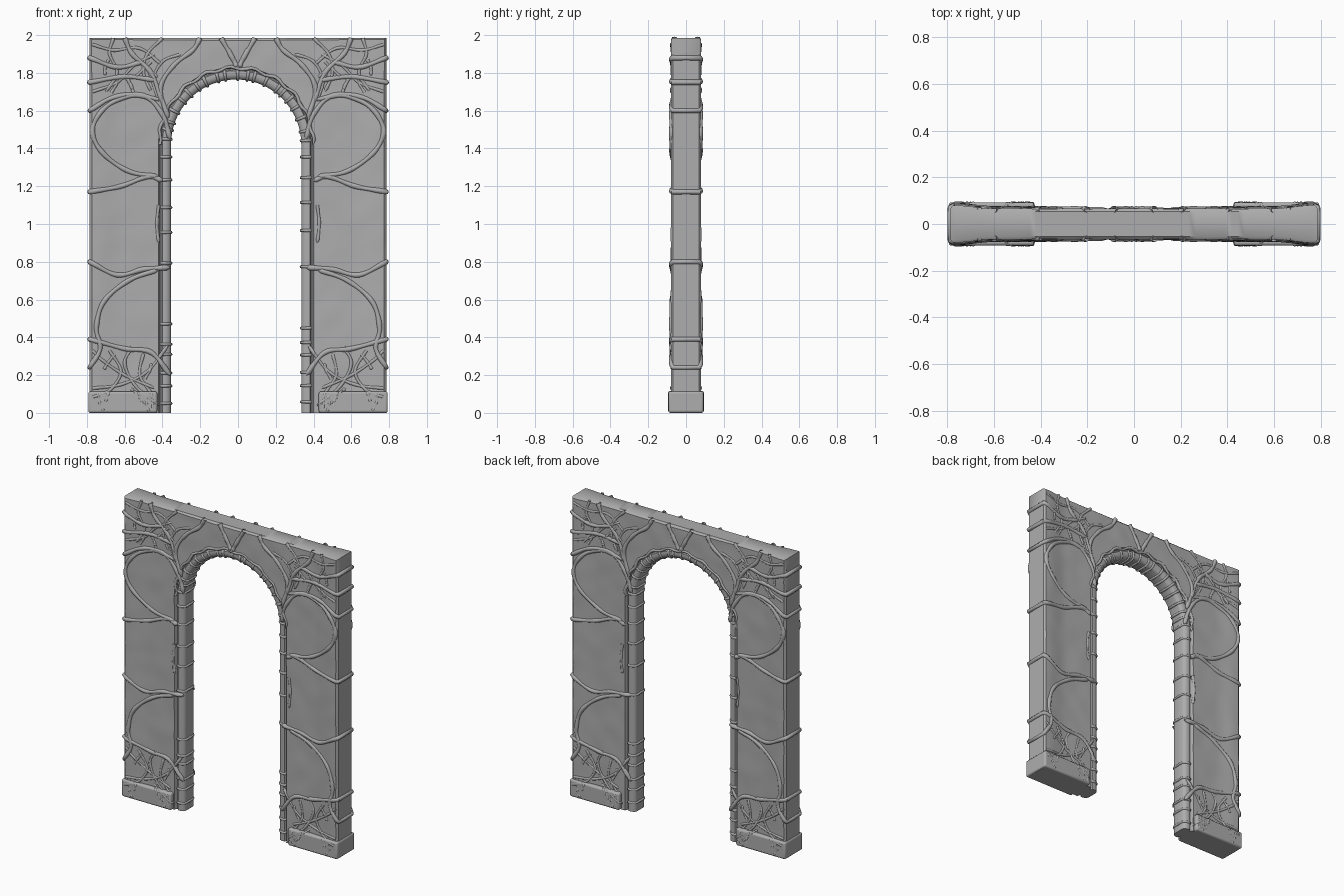
import bpy, bmesh, math, random
from mathutils import Vector, noise

cube = bpy.data.objects.get("Cube")
if cube:
    bpy.data.objects.remove(cube, do_unlink=True)
random.seed(4)

HALF, TOP = 0.785, 1.984           # wall outline
CX, SPRING, R = -0.01, 1.42, 0.345  # arched opening

stone = bpy.data.materials.new("grey stone")
stone.use_nodes = True
grey = (0.42, 0.42, 0.42, 1)
stone.diffuse_color = grey
stone.node_tree.nodes["Principled BSDF"].inputs["Base Color"].default_value = grey


def clamp(v):
    return max(0.0, min(1.0, v))


def depth(x):
    """Half thickness of the wall, flaring toward its outer edges."""
    t = clamp((abs(x) - 0.6) / 0.16)
    return 0.066 + 0.014 * t * t * (3 - 2 * t)


def gap(x, z):
    """Distance from the edge of the opening."""
    dx = x - CX
    return (math.hypot(dx, z - SPRING) if z > SPRING else abs(dx)) - R


def surface(x, z):
    if z < 0.11 and abs(x) > 0.43:
        return 0.09
    g = gap(x, z)
    return 0.042 + 0.018 * clamp(g / 0.02) if g < 0.055 else depth(x)


def finish(obj, angle=40):
    if not obj.data.materials:
        obj.data.materials.append(stone)
    bpy.ops.object.select_all(action='DESELECT')
    obj.select_set(True)
    bpy.context.view_layer.objects.active = obj
    bpy.ops.object.shade_smooth_by_angle(angle=math.radians(angle))


def mesh_object(name, bm):
    bmesh.ops.recalc_face_normals(bm, faces=bm.faces)
    me = bpy.data.meshes.new(name)
    bm.to_mesh(me)
    bm.free()
    obj = bpy.data.objects.new(name, me)
    bpy.context.collection.objects.link(obj)
    return obj


def steps(a, b, n):
    return [a + (b - a) * i / n for i in range(n)]


# Stations: pairs of points on the opening and on the outer outline
pairs = [((CX + R, z), (HALF, z)) for z in steps(0, SPRING, 40)]
outer = [(HALF, z) for z in steps(SPRING, TOP, 16)]
outer += [(x, TOP) for x in steps(HALF, -HALF, 60)]
outer += [(-HALF, z) for z in steps(TOP, SPRING, 16)]
for q in outer:
    a = math.atan2(q[1] - SPRING, q[0] - CX)
    pairs.append(((CX + R * math.cos(a), SPRING + R * math.sin(a)), q))
pairs += [((CX - R, z), (-HALF, z)) for z in steps(SPRING, 0, 40)]
pairs.append(((CX - R, 0), (-HALF, 0)))

# Wall: rounded trim, groove, panel and bevelled rim swept along the opening
TRIM = [(0, 0.036), (0.004, 0.046), (0.014, 0.055), (0.03, 0.06),
        (0.046, 0.058), (0.052, 0.046), (0.058, 0.046)]
bm = bmesh.new()
rings = []
for p, q in pairs:
    p, q = Vector(p), Vector(q)
    width = (q - p).length
    way = (q - p) / width
    half = [(p + way * s, d) for s, d in TRIM]
    for t in steps(0.066, width - 0.012, 14) + [width - 0.012]:
        c = p + way * t
        n = noise.noise(Vector((c.x * 9, c.y * 9, 0))) * 0.003
        half.append((c, depth(c.x) + n))
    half.append((q, depth(q.x) - 0.012))
    ring = [bm.verts.new((c.x, -d, c.y)) for c, d in half]
    ring += [bm.verts.new((c.x, d, c.y)) for c, d in reversed(half)]
    rings.append(ring)
for a, b in zip(rings, rings[1:]):
    for i in range(len(a)):
        j = (i + 1) % len(a)
        bm.faces.new((a[i], a[j], b[j], b[i]))
bm.faces.new(rings[0])
bm.faces.new(rings[-1])
finish(mesh_object("arched_wall", bm))

# Plinth blocks under the piers
for side, name in ((-1, "right_plinth"), (1, "left_plinth")):
    bpy.ops.mesh.primitive_cube_add(size=1, location=(side * 0.61, 0, 0.057))
    block = bpy.context.object
    block.name = name
    block.scale = (0.365, 0.186, 0.114)
    bpy.ops.object.transform_apply(location=False, rotation=False, scale=True)
    bev = block.modifiers.new("rounded edges", 'BEVEL')
    bev.width, bev.segments = 0.012, 3
    finish(block)


def smooth_path(pts, n=8):
    """Catmull-Rom samples through 2D points."""
    v = [Vector(p) for p in pts]
    v = [v[0] * 2 - v[1]] + v + [v[-1] * 2 - v[-2]]
    out = []
    for a, b, c, d in zip(v, v[1:], v[2:], v[3:]):
        for t in steps(0, 1, n):
            out.append(0.5 * (2 * b + (c - a) * t + (2 * a - 5 * b + 4 * c - d) * t * t
                              + (3 * b - a - 3 * c + d) * t ** 3))
    return out + [v[-2]]


def vine_path(pts):
    """Lay a path on the front face and fold its end over the outer edge."""
    path = [(p.x, -surface(p.x, p.y) + 0.004, p.y) for p in smooth_path(pts)]
    x, y, z = path[-1]
    if x >= HALF or z >= TOP:
        path[-1] = (x, y + 0.007, z)
        path.append((x, 0, z))
    return path


def vines(name, paths, radius, mirror):
    cu = bpy.data.curves.new(name, 'CURVE')
    cu.dimensions = '3D'
    cu.bevel_depth, cu.bevel_resolution = radius, 2
    for path in paths:
        sp = cu.splines.new('POLY')
        sp.points.add(len(path) - 1)
        for i, (pt, co) in enumerate(zip(sp.points, path)):
            pt.co = (*co, 1)
            pt.radius = 0.9 + 0.1 * math.sin(i * 0.9)
        if path[0][1]:
            sp.points[0].radius = 0.35
    obj = bpy.data.objects.new(name, cu)
    bpy.context.collection.objects.link(obj)
    bpy.ops.object.select_all(action='DESELECT')
    obj.select_set(True)
    bpy.context.view_layer.objects.active = obj
    bpy.ops.object.convert(target='MESH')
    obj = bpy.context.object
    mod = obj.modifiers.new("mirror", 'MIRROR')
    mod.use_axis = mirror
    mod.use_mirror_merge = False
    finish(obj, 60)


# Main vines, looping over the piers
E, T = HALF, TOP
main = [
    [(.4, 1.23), (.48, 1.25), (.62, 1.2), (E, 1.17)],
    [(.42, 1.25), (.58, 1.28), (.72, 1.38), (.77, 1.5), (.7, 1.62), (.56, 1.68), (.42, 1.66)],
    [(.36, 1.45), (.4, 1.58), (.5, 1.68), (.66, 1.67), (E, 1.6)],
    [(.36, .77), (.5, .76), (.64, .73), (E, .8)],
    [(.42, .76), (.58, .7), (.71, .59), (.75, .45), (.73, .34), (E, .24)],
    [(.36, .2), (.46, .32), (.6, .34), (E, .39)],
    [(.37, 1.56), (.41, 1.72), (.34, 1.84), (.24, 1.92), (.2, T)],
    [(.4, 1.64), (.46, 1.8), (.56, 1.9), (.6, T)],
    [(.43, 1.76), (.6, 1.78), (E, 1.75)],
    [(.5, 1.86), (.64, 1.83), (E, 1.88)],
    [(.005, 1.83), (.03, 1.88), (.09, T)],
]
vines("main_vines", [vine_path(p) for p in main], 0.015, (True, True, False))

# Fine tendrils crowding the feet and the upper corners
tendrils = [
    [(.37, .36), (.48, .22), (.62, .15), (.77, .13)],
    [(.42, .04), (.54, .14), (.6, .26), (.56, .35)],
    [(.44, .13), (.6, .2), (.72, .28), (.77, .33)],
    [(.5, .32), (.52, .2), (.46, .1), (.45, .02)],
    [(.78, .08), (.68, .12), (.62, .22), (.68, .33)],
    [(.44, 1.9), (.55, 1.84), (.64, 1.75), (.77, 1.7)],
    [(.4, 1.84), (.52, 1.93), (.66, 1.92), (.77, 1.95)],
    [(.46, 1.7), (.5, 1.8), (.48, 1.9), (.4, T)],
    [(.7, 1.7), (.64, 1.8), (.68, 1.9), (.66, T)],
    [(.3, 1.9), (.4, 1.86), (.45, 1.76), (.42, 1.66)],
    [(.42, .9), (.43, 1.0), (.42, 1.1)],
    [(.05, 1.93), (.02, 1.87), (0, 1.83)],
]
for low, high in ((.04, .34), (1.7, 1.95)):
    for i in range(7):
        p = Vector((random.uniform(.45, .74), random.uniform(low, high)))
        step = Vector((random.uniform(-.05, .05), random.choice((-.04, .04))))
        tendrils.append([p - step, p + step.yx * .2, p + step])
vines("fine_tendrils", [vine_path(p) for p in tendrils], 0.01, (True, True, False))


# Collars binding the trim of the opening
def collar(edge, out):
    path = []
    for s, d in reversed(TRIM):
        p = edge + out * s
        path.append((p.x, 0.002 - d, p.y))
    return path + [(edge.x, 0, edge.y)]


collars = []
for z in (.06, .14, .22, .3, .37, .46, .78, .97, 1.1, 1.24, 1.36):
    for s in (-1, 1):
        collars.append(collar(Vector((CX + s * R, z + random.uniform(-.015, .015))), Vector((s, 0))))
for i in range(21):
    a = math.pi * (i + random.uniform(.2, .8)) / 21
    out = Vector((math.cos(a), math.sin(a)))
    collars.append(collar(Vector((CX, SPRING)) + out * R, out))
vines("trim_collars", collars, 0.009, (False, True, False))

# Slender stem following the arch outside its trim
stem = []
for i in range(49):
    a = math.pi * i / 48
    r = R + 0.062 + 0.008 * math.sin(i * 1.3)
    x, z = CX + r * math.cos(a), SPRING + r * math.sin(a)
    stem.append((x, -surface(x, z) + 0.003, z))
vines("arch_stem", [stem], 0.01, (False, True, False))
